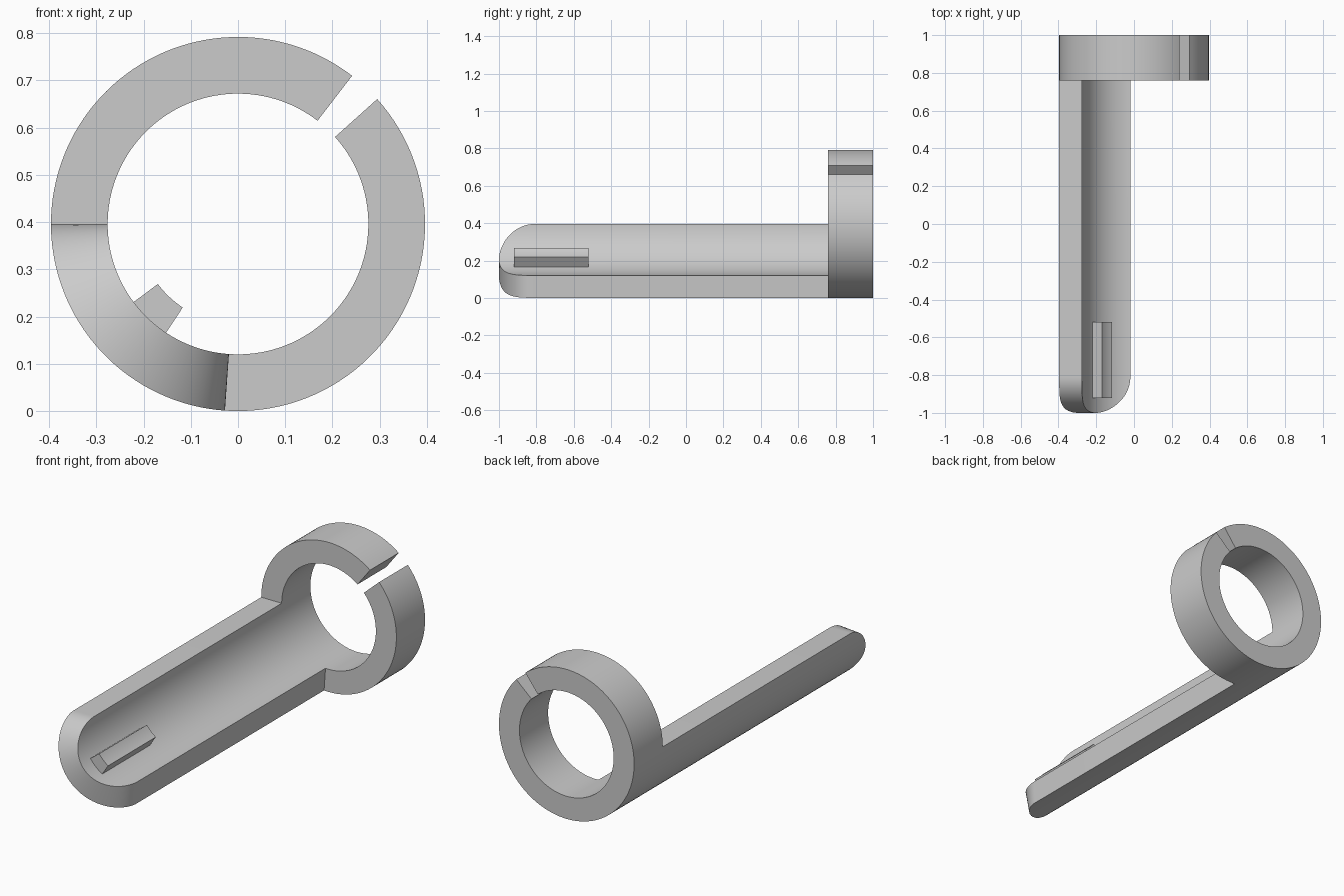
import bpy
import bmesh
from math import cos, sin, pi, radians
from mathutils import Vector

cube = bpy.data.objects.get("Cube")
if cube:
    bpy.data.objects.remove(cube)

OUTER, INNER = 0.396, 0.276
COLLAR_FRONT, BACK, TIP = 0.76, 1.0, -1.0
ROUND = 0.19                    # length of the rounded arm tip

grey = bpy.data.materials.new("light grey")
grey.use_nodes = True
grey.diffuse_color = (0.6, 0.6, 0.6, 1)
grey.node_tree.nodes["Principled BSDF"].inputs["Base Color"].default_value = (0.6, 0.6, 0.6, 1)


def even(t):
    return t


def eased(t):
    return (1 - cos(pi * t)) / 2


def sector(bm, start, end, steps, front, back, r_in=INNER, r_out=OUTER, spacing=even):
    """Curved block between two angles; front(t) gives its front edge."""
    loops = []
    for i in range(steps + 1):
        t = i / steps
        a = radians(start + (end - start) * spacing(t))
        corners = ((r_in, front(t)), (r_out, front(t)), (r_out, back), (r_in, back))
        loops.append([bm.verts.new((r * cos(a), y, OUTER + r * sin(a))) for r, y in corners])
    for p, q in zip(loops, loops[1:]):
        for k in range(4):
            j = (k + 1) % 4
            bm.faces.new((p[k], p[j], q[j], q[k]))
    bm.faces.new(loops[0])
    bm.faces.new(loops[-1])


def finish(bm, name):
    # Remove walls shared by two blocks, then weld the blocks together
    centres = {}
    for f in bm.faces:
        key = tuple(round(c, 4) for c in f.calc_center_median())
        centres.setdefault(key, []).append(f)
    shared = [f for group in centres.values() if len(group) > 1 for f in group]
    bmesh.ops.delete(bm, geom=shared, context='FACES')
    bmesh.ops.remove_doubles(bm, verts=bm.verts[:], dist=0.00001)
    bmesh.ops.recalc_face_normals(bm, faces=bm.faces[:])
    mesh = bpy.data.meshes.new(name)
    bm.to_mesh(mesh)
    bm.free()
    mesh.materials.append(grey)
    obj = bpy.data.objects.new(name, mesh)
    bpy.context.collection.objects.link(obj)
    bpy.ops.object.select_all(action='DESELECT')
    obj.select_set(True)
    bpy.context.view_layer.objects.active = obj
    bpy.ops.object.shade_smooth_by_angle(angle=radians(30))


def collar_front(t):
    return COLLAR_FRONT


def arm_tip(t):
    return TIP + ROUND * (1 - sin(pi * t))


# Split collar with the trough-shaped arm growing from its lower right side
bm = bmesh.new()
sector(bm, 52.4, 180, 48, collar_front, BACK)
sector(bm, 180, 266, 48, collar_front, BACK, spacing=eased)
sector(bm, 266, 401.9, 48, collar_front, BACK)
sector(bm, 180, 266, 48, arm_tip, COLLAR_FRONT, spacing=eased)
finish(bm, "split_collar_and_arm")

# Raised rib inside the arm, slightly sunk into it
bm = bmesh.new()
sector(bm, 216.8, 236.5, 10, lambda t: -0.92, -0.52, r_in=0.212, r_out=0.285)
finish(bm, "locating_rib")
